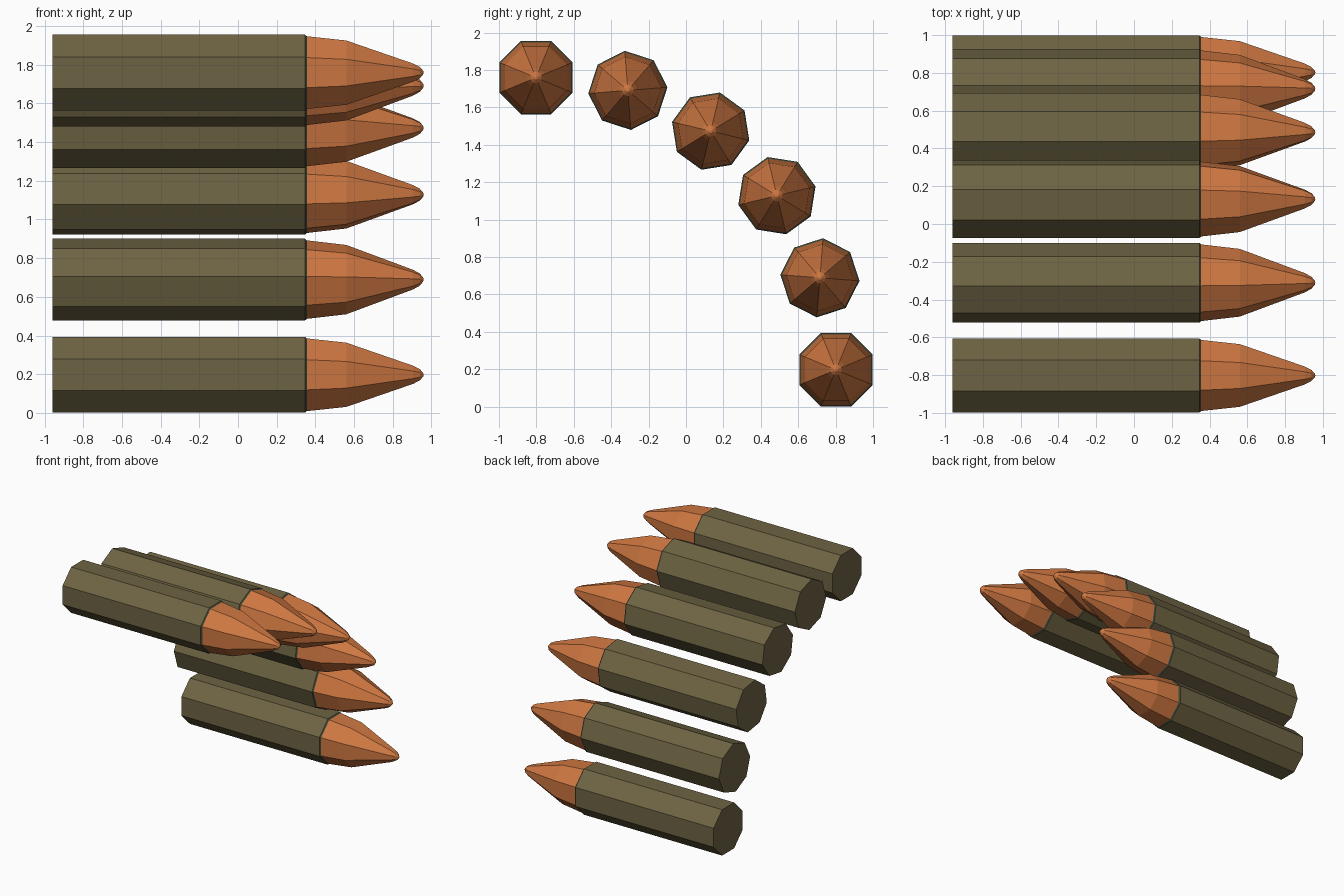
import bpy, bmesh, math

if "Cube" in bpy.data.objects:
    bpy.data.objects.remove(bpy.data.objects["Cube"])

SIDES = 8
FLAT = math.cos(math.pi / SIDES)  # flat half-width to corner radius


def material(name, rgb):
    m = bpy.data.materials.new(name)
    m.diffuse_color = (*rgb, 1)
    m.use_nodes = True
    m.node_tree.nodes["Principled BSDF"].inputs["Base Color"].default_value = m.diffuse_color
    return m


olive = material("olive_casing", (0.155, 0.127, 0.056))
copper = material("copper_tip", (0.62, 0.185, 0.053))
dark = material("dark_green_rim", (0.05, 0.065, 0.04))


def lathe(name, profile, mat, centre, turn):
    """Eight-sided solid along x from (x, flat half-width) pairs; zero width makes a point."""
    bm = bmesh.new()
    rings = []
    for x, half in profile:
        if half == 0:
            rings.append([bm.verts.new((x, 0, 0))] * SIDES)
            continue
        r = half / FLAT
        angles = [turn + (k + 0.5) * math.tau / SIDES for k in range(SIDES)]
        rings.append([bm.verts.new((x, r * math.cos(a), r * math.sin(a))) for a in angles])
    for a, b in zip(rings, rings[1:]):
        for k in range(SIDES):
            n = (k + 1) % SIDES
            bm.faces.new(dict.fromkeys((a[k], a[n], b[n], b[k])))
    for ring in (rings[0], rings[-1]):
        if ring[0] is not ring[1]:
            bm.faces.new(ring)
    bmesh.ops.recalc_face_normals(bm, faces=bm.faces)
    mesh = bpy.data.meshes.new(name)
    bm.to_mesh(mesh)
    bm.free()
    mesh.materials.append(mat)
    obj = bpy.data.objects.new(name, mesh)
    obj.location = (0, *centre)
    bpy.context.collection.objects.link(obj)


# Profiles along the length of one round
casing = [(-0.96, 0.196), (0.346, 0.196)]
rim = [(0.346, 0.196), (0.356, 0.188)]
tip = [(0.356, 0.188), (0.56, 0.166), (0.905, 0.047), (0.94, 0.029), (0.957, 0.01), (0.96, 0)]

# Rounds along a quarter arc, each turned a further 18 degrees
centres = [(0.802, 0.197), (0.716, 0.689), (0.486, 1.128),
           (0.132, 1.473), (-0.311, 1.691), (-0.802, 1.759)]
for i, c in enumerate(centres):
    turn = math.radians(18 * i)
    lathe(f"casing_{i + 1}", casing, olive, c, turn)
    lathe(f"rim_{i + 1}", rim, dark, c, turn)
    lathe(f"tip_{i + 1}", tip, copper, c, turn)
